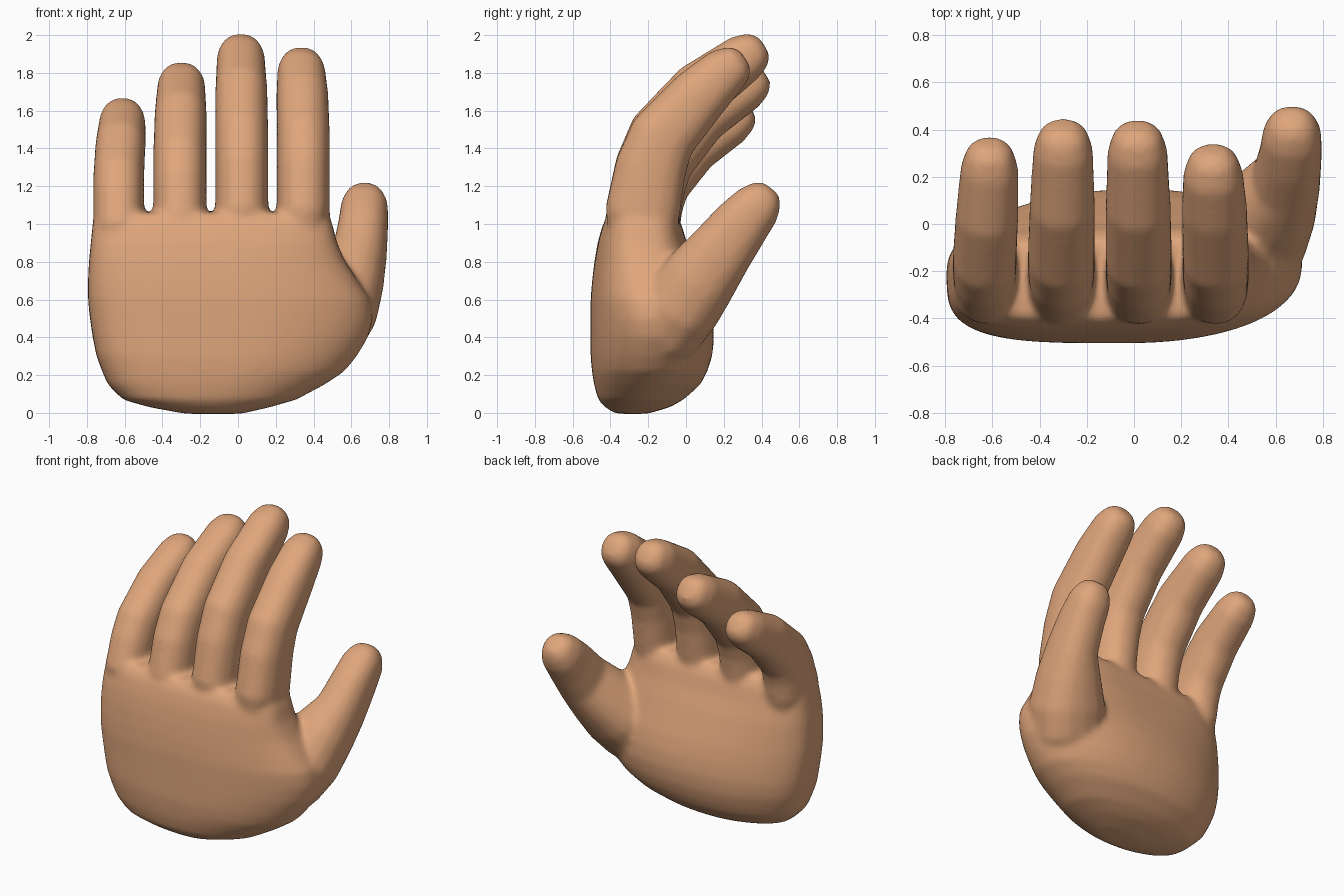
import bpy, bmesh
from math import cos, sin, pi, copysign
from mathutils import Vector

cube = bpy.data.objects.get("Cube")
if cube:
    bpy.data.objects.remove(cube, do_unlink=True)

skin = bpy.data.materials.new("warm tan skin")
skin.use_nodes = True
TAN = (0.74, 0.38, 0.20, 1)
skin.diffuse_color = TAN
skin.node_tree.nodes["Principled BSDF"].inputs["Base Color"].default_value = TAN

bm = bmesh.new()


def loft(rings):
    """Skin closed rings of points together and cap both ends."""
    loops = [[bm.verts.new(p) for p in ring] for ring in rings]
    n = len(loops[0])
    faces = [bm.faces.new(loops[0]), bm.faces.new(loops[-1])]
    for a, b in zip(loops, loops[1:]):
        for i in range(n):
            j = (i + 1) % n
            faces.append(bm.faces.new((a[i], a[j], b[j], b[i])))
    bmesh.ops.recalc_face_normals(bm, faces=faces)


def oval(centre, u, v, power, sides, corner=None):
    """Rounded-box ring on half axes u and v; corner squares the -u -v quarter."""
    ring = []
    for i in range(sides):
        t = 2 * pi * i / sides
        c, s = cos(t), sin(t)
        e = 2 / (corner if corner and c < 0 and s < 0 else power)
        ring.append(centre + u * copysign(abs(c) ** e, c)
                    + v * copysign(abs(s) ** e, s))
    return ring


def palm_ring(z, left, right, back, inner, power, corner):
    ring = oval(Vector(((left + right) / 2, (back + inner) / 2, z)),
                Vector(((right - left) / 2, 0, 0)),
                Vector((0, (inner - back) / 2, 0)), power, 48, corner)
    # the inner face leans forward towards the thumb side
    for p in ring:
        p.y += 0.06 * p.x * max(0, (p.y - back) / (inner - back) - 0.5)
    return ring


def digit(stations):
    """Bent tube: stations are (x, y, z, half width, half depth)."""
    pts = [Vector(s[:3]) for s in stations]
    rings = []
    for i, (p, s) in enumerate(zip(pts, stations)):
        along = Vector()
        if i > 0:
            along += (p - pts[i - 1]).normalized()
        if i < len(pts) - 1:
            along += (pts[i + 1] - p).normalized()
        along.normalize()
        side = Vector((1, 0, 0))
        side = (side - along * side.dot(along)).normalized()
        depth = along.cross(side).normalized()
        rings.append(oval(p, side * s[3], depth * s[4], 2.3, 16))
    # rounded tip
    end = (pts[-1] - pts[-2]).normalized() * 0.04
    rings.append([pts[-1] + end + (q - pts[-1]) * 0.55 for q in rings[-1]])
    loft(rings)


# palm: (z, left x, right x, back y, inner y, roundness, corner squareness)
palm = [(-0.005, -0.28, 0.02, -0.37, -0.20, 2.1, 2.2),
        (0.03, -0.47, 0.17, -0.43, -0.08, 2.1, 2.5),
        (0.07, -0.61, 0.31, -0.465, -0.01, 2.1, 2.9),
        (0.15, -0.69, 0.46, -0.487, 0.08, 2.1, 3.2),
        (0.22, -0.72, 0.565, -0.498, 0.115, 2.1, 3.4),
        (0.30, -0.75, 0.63, -0.505, 0.14, 2.1, 3.6),
        (0.40, -0.77, 0.69, -0.505, 0.15, 2.1, 3.7),
        (0.50, -0.785, 0.715, -0.505, 0.14, 2.1, 3.7),
        (0.60, -0.795, 0.70, -0.505, 0.115, 2.2, 3.7),
        (0.70, -0.795, 0.635, -0.497, 0.08, 2.4, 3.7),
        (0.80, -0.79, 0.57, -0.485, 0.045, 2.7, 3.7),
        (0.90, -0.78, 0.525, -0.468, 0.005, 3.1, 3.7),
        (1.0, -0.77, 0.50, -0.44, -0.025, 3.4, 3.6),
        (1.06, -0.75, 0.475, -0.40, -0.065, 3.4, 3.4)]
loft([palm_ring(*row) for row in palm])

# fingers: root, base and tip x, width scale, then (y, z) of joint, middle, tip
fingers = [
    (0.32, 0.346, 0.335, 1.0, (-0.125, 1.46), (0.07, 1.68), (0.21, 1.81)),
    (0.02, 0.02, 0.015, 1.0, (-0.125, 1.475), (0.075, 1.71), (0.31, 1.88)),
    (-0.30, -0.308, -0.30, 1.0, (-0.125, 1.355), (0.08, 1.58), (0.315, 1.73)),
    (-0.58, -0.632, -0.612, 0.96, (-0.135, 1.24), (0.04, 1.42), (0.24, 1.545)),
]
for root, x0, x1, k, joint, mid, tip in fingers:
    rise = joint[1] - 0.85
    digit([(root, -0.235, 0.75, 0.11, 0.15),
           (x0, -0.23, 0.85 + rise * 0.35, 0.142 * k, 0.2),
           (x0, -0.187, 0.85 + rise * 0.73, 0.142 * k, 0.19 * k),
           (x0, *joint, 0.142 * k, 0.18 * k),
           ((x0 + x1) / 2, *mid, 0.139 * k, 0.157 * k),
           (x1, *tip, 0.128 * k, 0.132 * k),
           (x1, tip[0] + 0.07, tip[1] + 0.045, 0.102 * k, 0.102 * k)])

# thumb, growing out of the heel
digit([(0.36, -0.17, 0.33, 0.16, 0.14), (0.45, -0.10, 0.45, 0.23, 0.20),
       (0.52, -0.02, 0.58, 0.235, 0.215), (0.59, 0.08, 0.72, 0.193, 0.20),
       (0.645, 0.18, 0.85, 0.147, 0.175), (0.663, 0.29, 0.995, 0.134, 0.155),
       (0.67, 0.38, 1.10, 0.126, 0.132), (0.67, 0.427, 1.157, 0.098, 0.098)])

mesh = bpy.data.meshes.new("hand")
bm.to_mesh(mesh)
bm.free()
mesh.materials.append(skin)
hand = bpy.data.objects.new("hand", mesh)
bpy.context.collection.objects.link(hand)

# fuse the parts into one skin and soften the webs between them
fuse = hand.modifiers.new("fuse", 'REMESH')
fuse.mode = 'VOXEL'
fuse.voxel_size = 0.014
fuse.use_smooth_shade = True
soften = hand.modifiers.new("soften", 'SMOOTH')
soften.factor = 0.5
soften.iterations = 26
